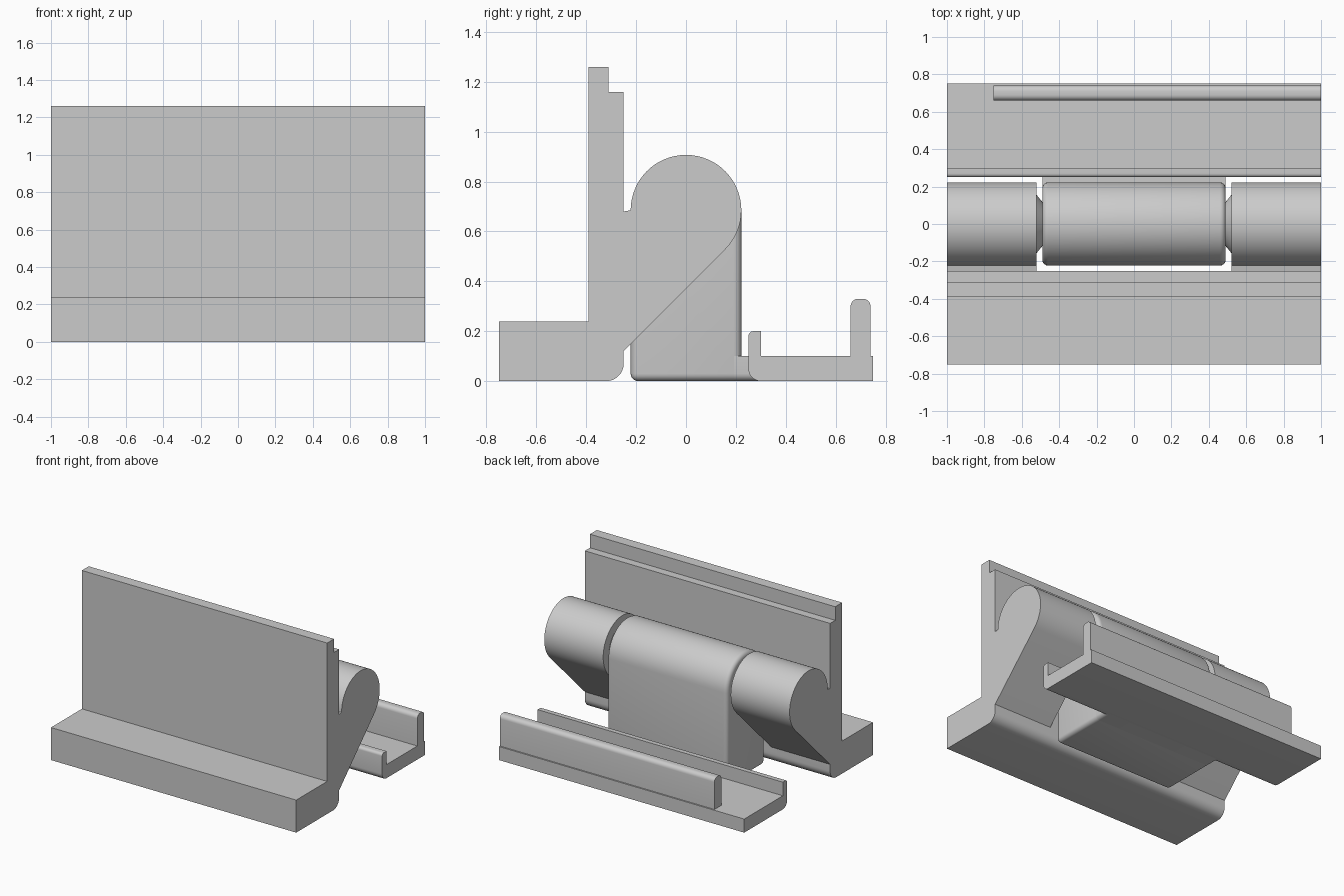
import bpy, bmesh
from math import sin, cos, radians, pi
from mathutils import Matrix

cube = bpy.data.objects.get("Cube")
if cube:
    bpy.data.objects.remove(cube, do_unlink=True)

grey = bpy.data.materials.new("plain_grey")
grey.use_nodes = True
color = (0.6, 0.6, 0.6, 1)
grey.diffuse_color = color
grey.node_tree.nodes["Principled BSDF"].inputs["Base Color"].default_value = color


def finish(bm, name):
    bmesh.ops.recalc_face_normals(bm, faces=bm.faces)
    mesh = bpy.data.meshes.new(name)
    bm.to_mesh(mesh)
    bm.free()
    mesh.materials.append(grey)
    obj = bpy.data.objects.new(name, mesh)
    bpy.context.collection.objects.link(obj)
    return obj


def arc(y, z, r, start, end, n=8):
    steps = [radians(start + (end - start) * i / n) for i in range(n + 1)]
    return [(y + r * cos(a), z + r * sin(a)) for a in steps]


def extrude(name, profile, x0, x1):
    """Sweep a (y, z) profile along x."""
    bm = bmesh.new()
    face = bm.faces.new([bm.verts.new((x0, y, z)) for y, z in profile])
    res = bmesh.ops.extrude_face_region(bm, geom=[face])
    moved = [v for v in res["geom"] if isinstance(v, bmesh.types.BMVert)]
    bmesh.ops.translate(bm, verts=moved, vec=(x1 - x0, 0, 0))
    return finish(bm, name)


def box(name, x0, x1, y0, y1, z0, z1):
    return extrude(name, [(y0, z0), (y1, z0), (y1, z1), (y0, z1)], x0, x1)


def apply(obj, mod):
    bpy.context.view_layer.objects.active = obj
    bpy.ops.object.modifier_apply(modifier=mod.name)


def cut(obj, cutter):
    mod = obj.modifiers.new("cut", "BOOLEAN")
    mod.operation, mod.solver, mod.object = "DIFFERENCE", "EXACT", cutter
    apply(obj, mod)
    bpy.data.objects.remove(cutter, do_unlink=True)


def smooth(obj):
    bpy.ops.object.select_all(action="DESELECT")
    obj.select_set(True)
    bpy.context.view_layer.objects.active = obj
    bpy.ops.object.shade_smooth_by_angle(angle=radians(30))


R, AXIS = 0.222, 0.685      # knuckle radius and hinge height
INNER, OUTER = 0.49, 0.52   # knuckle ends along x

# Front bracket with two hinge arms; the middle is cut free
profile = [(-0.75, 0), *arc(-0.32, 0.07, 0.07, -90, 0), (-0.25, 0.121),
           *arc(0, AXIS, R, -45, 180, 40), (-0.25, 0.68), (-0.25, 1.16),
           (-0.31, 1.16), (-0.31, 1.26), (-0.39, 1.26), (-0.39, 0.24), (-0.75, 0.24)]
bracket = extrude("front_bracket", profile, -1, 1)
cut(bracket, box("gap", -OUTER, OUTER, -0.25, 0.5, 0.09, 1.1))
smooth(bracket)

# Rear tray with low inner wall and tall lip; the lip stops short on one side
profile = [*arc(0.30, 0.05, 0.05, 180, 270), (0.75, 0), (0.75, 0.1), (0.74, 0.1),
           *arc(0.71, 0.30, 0.03, 0, 90, 6), *arc(0.69, 0.30, 0.03, 90, 180, 6),
           (0.66, 0.1), (0.30, 0.1), (0.30, 0.2), *arc(0.27, 0.18, 0.02, 90, 180, 6)]
tray = extrude("rear_tray", profile, -1, 1)
cut(tray, box("lip_end", -1.1, -0.75, 0.6, 0.8, 0.1, 0.5))
smooth(tray)

# Centre hinge block, rounded on its ends and foot
block = extrude("centre_knuckle", [(-R, 0), (R, 0), *arc(0, AXIS, R, 0, 180, 32)], -INNER, INNER)
mod = block.modifiers.new("round", "BEVEL")
mod.width, mod.segments, mod.limit_method, mod.angle_limit = 0.03, 5, "ANGLE", radians(60)
apply(block, mod)
smooth(block)

# Bridge joining the block to the tray, rounded along its lower sides
bridge = box("bridge", -INNER, INNER, R - 0.03, 0.30, 0, 0.1)
bm = bmesh.new()
bm.from_mesh(bridge.data)
low = [e for e in bm.edges if all(v.co.z < 0.01 for v in e.verts)
       and abs(e.verts[0].co.x - e.verts[1].co.x) < 0.01]
bmesh.ops.bevel(bm, geom=low, offset=0.03, segments=5, profile=0.5, affect="EDGES")
bm.to_mesh(bridge.data)
bm.free()
smooth(bridge)

# Conical pivot pins between the knuckles
for side, name in ((-1, "right_pin"), (1, "left_pin")):
    bm = bmesh.new()
    bmesh.ops.create_cone(bm, cap_ends=True, segments=48, radius1=0.093, radius2=0.167, depth=0.06,
                          matrix=Matrix.Translation((side * 0.5, 0, AXIS)) @ Matrix.Rotation(side * pi / 2, 4, "Y"))
    smooth(finish(bm, name))
